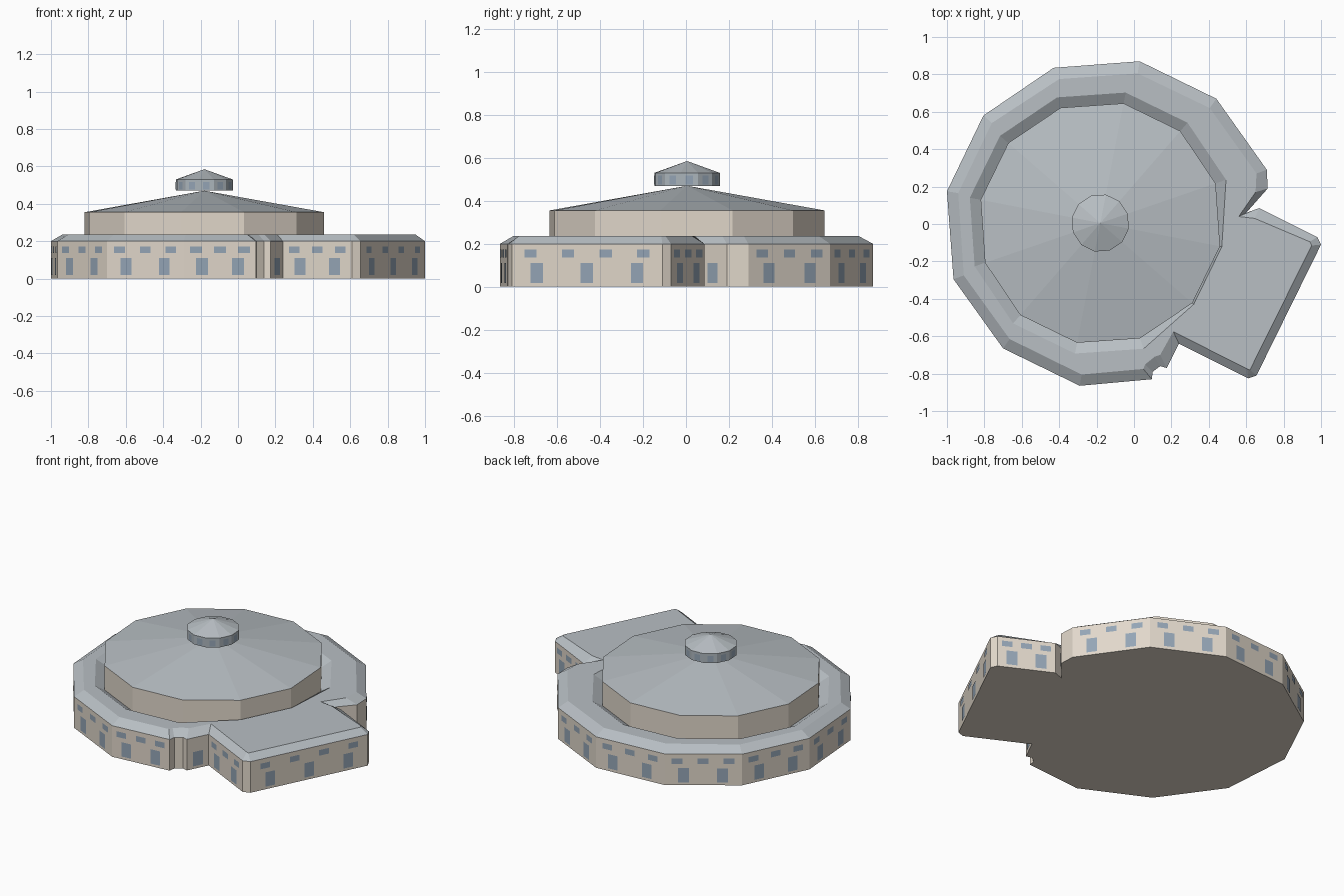
import bpy, bmesh
from math import sin, cos, radians
from mathutils import Vector

if "Cube" in bpy.data.objects:
    bpy.data.objects.remove(bpy.data.objects["Cube"])


def material(name, col):
    m = bpy.data.materials.new(name)
    m.diffuse_color = (*col, 1)
    m.use_nodes = True
    m.node_tree.nodes["Principled BSDF"].inputs["Base Color"].default_value = m.diffuse_color
    return m


STONE = material("stone", (0.76, 0.69, 0.60))
SLATE = material("slate", (0.48, 0.52, 0.55))
GLASS = material("glass", (0.30, 0.38, 0.47))
METAL = material("lantern_metal", (0.42, 0.47, 0.51))

# Footprint, counter-clockwise: eave x, y and the matching roof-edge x, y
PLAN = [
    (-.29, -.865, -.28, -.805), (.095, -.83, .05, -.775), (.10, -.79, .06, -.75),
    (.14, -.76, .11, -.71), (.175, -.77, .14, -.70), (.24, -.64, .21, -.575),
    (.61, -.825, .605, -.775), (.655, -.81, .62, -.78), (1, -.11, .95, -.115),
    (.98, -.07, .94, -.095), (.67, .085, .645, .03), (.60, .06, .56, .04),
    (.715, .19, .65, .17), (.71, .29, .655, .27), (.44, .67, .405, .62),
    (.03, .87, .02, .805), (-.43, .835, -.40, .775), (-.805, .58, -.76, .54),
    (-1, .175, -.94, .165), (-.965, -.295, -.91, -.275), (-.70, -.665, -.665, -.615)]
EAVE = [p[:2] for p in PLAN]
EDGE = [p[2:] for p in PLAN]
CX, CY = -0.18, 0.005


def ring12(r, phase=19):
    return [(CX + r * cos(radians(phase + 30 * i)), CY + r * sin(radians(phase + 30 * i)))
            for i in range(12)]


def finish(bm, name, mat):
    me = bpy.data.meshes.new(name)
    bm.to_mesh(me)
    bm.free()
    me.materials.append(mat)
    ob = bpy.data.objects.new(name, me)
    bpy.context.collection.objects.link(ob)
    return ob


def loop(bm, pts, z):
    return [bm.verts.new((x, y, z)) for x, y in pts]


def bridge(bm, a, b):
    n = len(a)
    for i in range(n):
        j = (i + 1) % n
        bm.faces.new((a[i], a[j], b[j], b[i]))


def walls(name, pts, z0, z1, mat):
    """Vertical walls with a floor."""
    bm = bmesh.new()
    a, b = loop(bm, pts, z0), loop(bm, pts, z1)
    bridge(bm, a, b)
    bm.faces.new(a[::-1])
    finish(bm, name, mat)


def cone_roof(name, pts, z0, z1):
    bm = bmesh.new()
    a = loop(bm, pts, z0)
    tip = bm.verts.new((CX, CY, z1))
    for i in range(len(a)):
        bm.faces.new((a[i], a[(i + 1) % len(a)], tip))
    finish(bm, name, SLATE)


def windows(name, pts, z0, z1, width, count):
    """A row of flat panes on every wall; count(length) panes per wall."""
    bm = bmesh.new()
    for i, p in enumerate(pts):
        a, b = Vector(p), Vector(pts[(i + 1) % len(pts)])
        d = b - a
        n = count(d.length)
        u = d.normalized()
        out = Vector((u.y, -u.x)) * 0.003
        for k in range(n):
            c = a + d * (k + 0.5) / n + out
            l, r = c - u * width / 2, c + u * width / 2
            bm.faces.new([bm.verts.new((q.x, q.y, z)) for q, z in
                          ((l, z0), (r, z0), (r, z1), (l, z1))])
    finish(bm, name, GLASS)


# Lower storey with two rows of windows
walls("lower_walls", EAVE, 0, 0.2, STONE)
windows("tall_windows", EAVE, 0.018, 0.11, 0.064, lambda L: round(L / 0.23))
windows("upper_windows", EAVE, 0.137, 0.173, 0.064,
        lambda L: round(L / 0.23) + 1 if L > 0.2 else 0)

# Ring roof: sloped eave, flat top, inner slope falling to the drum
drum = ring12(0.652)
ridge = [(CX + (x - CX) * f, CY + (y - CY) * f) for (x, y), f in
         zip(drum, [1.09] * 10 + [1.015] * 2)]
bm = bmesh.new()
e, t = loop(bm, EAVE, 0.2), loop(bm, EDGE, 0.235)
r, d = loop(bm, ridge, 0.235), loop(bm, drum, 0.2)
bridge(bm, e, t)
bridge(bm, r, d)
rim = [bm.edges.get((l[i], l[(i + 1) % len(l)])) for l in (t, r) for i in range(len(l))]
bmesh.ops.triangle_fill(bm, edges=rim, use_beauty=True, use_dissolve=False)
bm.normal_update()
for f in bm.faces:
    if f.normal.z < 0:
        f.normal_flip()
finish(bm, "ring_roof", SLATE)

# Central drum with its shallow roof
walls("drum_walls", drum, 0.19, 0.355, STONE)
cone_roof("drum_roof", drum, 0.355, 0.47)

# Lantern on top
lantern = ring12(0.155)
walls("lantern_walls", lantern, 0.47, 0.53, METAL)
windows("lantern_windows", lantern, 0.477, 0.517, 0.035, lambda L: 1)
cone_roof("lantern_roof", lantern, 0.53, 0.585)
